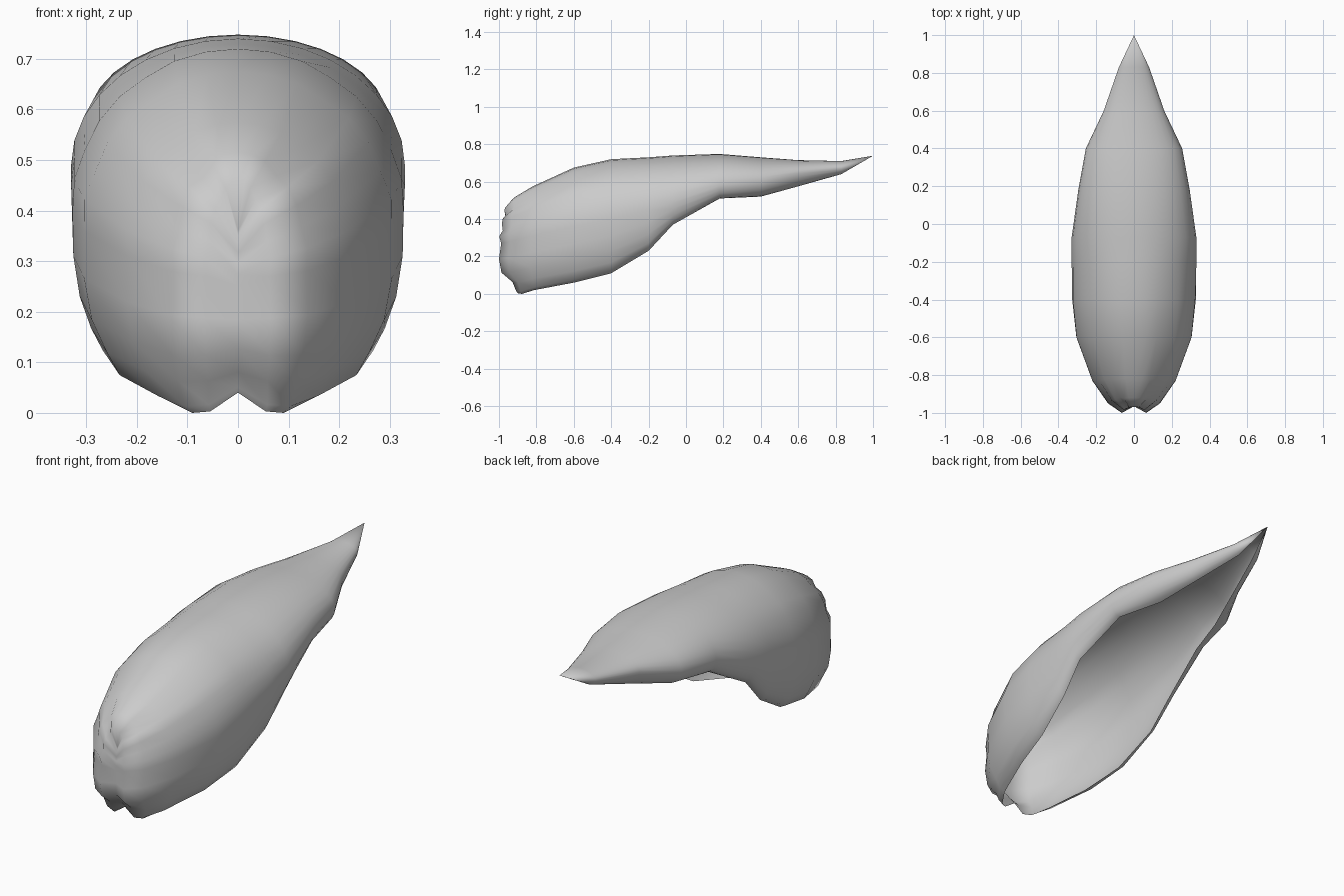
import bpy, bmesh
from math import sin, cos, pi

if "Cube" in bpy.data.objects:
    bpy.data.objects.remove(bpy.data.objects["Cube"])

# Cross-sections: y, top z, widest z, rim z, half width, rim half width, front bulge
SECTIONS = [
    (-0.965, .37, .25, .04, .0, .0, 1),
    (-1.0, .46, .27, .003, .065, .055, 1),
    (-0.95, .515, .28, .0, .14, .09, .7),
    (-0.83, .575, .31, .02, .225, .13, .2),
    (-0.6, .675, .36, .06, .31, .20, 0),
    (-0.4, .72, .40, .11, .33, .24, 0),
    (-0.2, .73, .45, .23, .33, .27, 0),
    (-0.07, .74, .49, .37, .33, .28, 0),
    (0.18, .748, .58, .51, .295, .24, 0),
    (0.4, .73, .60, .52, .255, .17, 0),
    (0.6, .715, .645, .575, .16, .11, 0),
    (0.83, .71, .67, .64, .08, .04, 0),
    (1.0, .74, .738, .736, .0, .0, 0),
]
UPPER, LOWER = 8, 5          # segments above and below the widest line
GROOVES = (3, 6, 8, 11)      # columns pressed in between the ribs


def section_point(sec, row, j):
    y, zt, zm, zb, w, xr, bulge = sec
    if j <= UPPER:
        a = j / UPPER * pi / 2
        x, z = w * sin(a), zm + (zt - zm) * cos(a)
    else:
        b = (j - UPPER) / LOWER * pi / 2
        x, z = xr + (w - xr) * cos(b), zm - (zm - zb) * sin(b)
    # front face leans back toward its top and bottom
    y += bulge * (0.8 * max(0, .13 - z) + 0.2 * max(0, z - .3))
    if j in GROOVES and 0 < row < 6:
        fade = 1 - row / 6
        x *= 1 - .05 * fade
        z = zm + (z - zm) * (1 - .05 * fade)
        y += .012 * bulge
    return x, y, z


# Open pod shell, both halves in one loft
bm = bmesh.new()
n = UPPER + LOWER
rows = []
for r, sec in enumerate(SECTIONS):
    row = []
    for k in range(-n, n + 1):
        x, y, z = section_point(sec, r, abs(k))
        row.append(bm.verts.new((x if k >= 0 else -x, y, z)))
    rows.append(row)
for a, b in zip(rows, rows[1:]):
    for k in range(2 * n):
        bm.faces.new((a[k], a[k + 1], b[k + 1], b[k]))

# Join the front seam and close the tip
bmesh.ops.remove_doubles(bm, verts=bm.verts, dist=0.0005)
bmesh.ops.remove_doubles(bm, verts=[v for v in bm.verts if v.co.y > .99], dist=0.01)
bmesh.ops.recalc_face_normals(bm, faces=bm.faces)
bm.faces.ensure_lookup_table()
top = max(bm.faces, key=lambda f: f.calc_center_median().z - abs(f.calc_center_median().y))
if top.normal.z < 0:
    bmesh.ops.reverse_faces(bm, faces=bm.faces)
for f in bm.faces:
    f.smooth = True
mesh = bpy.data.meshes.new("pod_shell")
bm.to_mesh(mesh)
bm.free()
pod = bpy.data.objects.new("pod_shell", mesh)
bpy.context.collection.objects.link(pod)
